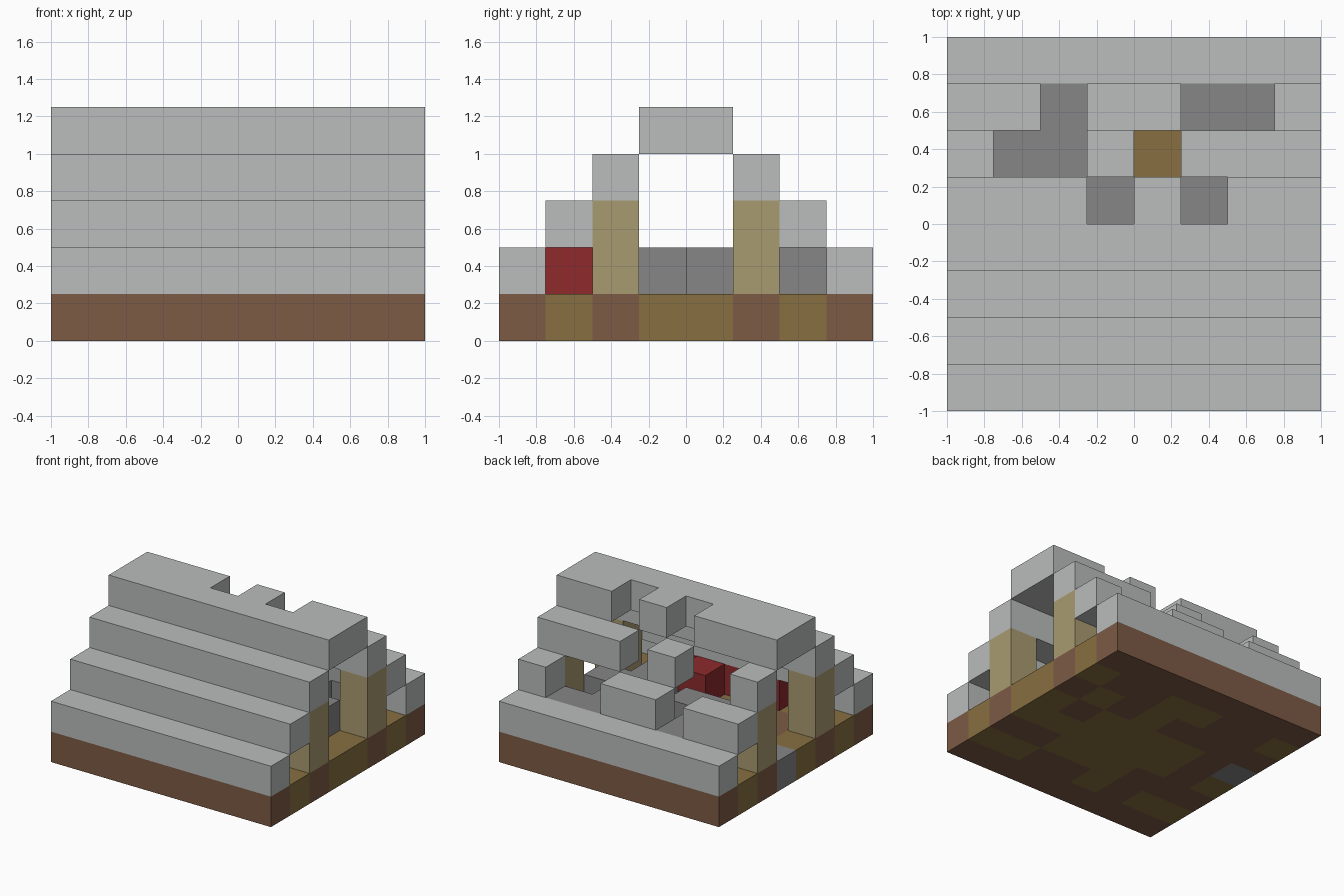
import bpy, bmesh

U = 0.25  # edge length of one block

if "Cube" in bpy.data.objects:
    bpy.data.objects.remove(bpy.data.objects["Cube"], do_unlink=True)


def material(name, hex_code):
    rgb = [int(hex_code[i:i + 2], 16) / 255 for i in (0, 2, 4)]
    lin = [c / 12.92 if c < 0.04045 else ((c + 0.055) / 1.055) ** 2.4 for c in rgb]
    mat = bpy.data.materials.new(name)
    mat.use_nodes = True
    mat.diffuse_color = (*lin, 1)
    mat.node_tree.nodes["Principled BSDF"].inputs["Base Color"].default_value = (*lin, 1)
    return mat


cloth = material("pale cloth", "BABDBC")
earth = material("brown earth", "7D5B45")
path = material("olive soil", "876F40")
stone = material("grey stone", "878686")
wood = material("tan wood", "A99B70")
red = material("red cloth", "8E2A2C")


def add_object(name, bm, mats):
    bmesh.ops.recalc_face_normals(bm, faces=bm.faces[:])
    mesh = bpy.data.meshes.new(name)
    bm.to_mesh(mesh)
    bm.free()
    for mat in mats:
        mesh.materials.append(mat)
    obj = bpy.data.objects.new(name, mesh)
    bpy.context.scene.collection.objects.link(obj)
    return obj


def add_box(bm, low, high):
    """Box between two block-grid corners."""
    verts = bmesh.ops.create_cube(bm, size=1)["verts"]
    for v in verts:
        v.co = [(lo if c < 0 else hi) * U for c, lo, hi in zip(v.co, low, high)]


def block_row(name, pattern, y, z, mat, depth=1):
    """Row of blocks along x; each run of # becomes one box."""
    bm = bmesh.new()
    start = None
    for i, ch in enumerate(pattern + "."):
        if ch == "#" and start is None:
            start = i
        elif ch != "#" and start is not None:
            add_box(bm, (start - 4, y, z), (i - 4, y + depth, z + 1))
            start = None
    return add_object(name, bm, [mat])


# Ground slab: patchwork of soil, listed from the back row to the front row
ground = ["........",
          "p..pp..p",
          "....p.p.",
          "g.pppp.p",
          "p.pppppp",
          "...ppp..",
          "pp.p..pp",
          "........"]
bm = bmesh.new()
bmesh.ops.create_grid(bm, x_segments=8, y_segments=8, size=1)
top = bmesh.ops.extrude_face_region(bm, geom=bm.faces[:], use_keep_orig=True)["geom"]
bmesh.ops.translate(bm, vec=(0, 0, U),
                    verts=[g for g in top if isinstance(g, bmesh.types.BMVert)])
for f in bm.faces:
    c = f.calc_center_median()
    col = min(7, max(0, int((c.x + 1) / U)))
    row = min(7, max(0, int((1 - c.y) / U)))
    f.material_index = ".pg".index(ground[row][col])
add_object("ground_slab", bm, [earth, path, stone])

# Stepped tent roof: intact front, torn back
full = "########"
for step, torn in enumerate([full, "##.##..#", "#..#.###", "###.#.##"]):
    block_row(f"front_roof_step_{step + 1}", full, step - 4, step + 1, cloth)
    block_row(f"back_roof_step_{step + 1}", torn, 3 - step, step + 1, cloth)

# Corner posts
for x, x_name in ((-4, "right"), (3, "left")):
    for y, y_name in ((-2, "front"), (1, "back")):
        bm = bmesh.new()
        add_box(bm, (x, y, 1), (x + 1, y + 1, 3))
        add_object(f"{y_name}_{x_name}_post", bm, [wood])

# Red bench with one block in front of it
block_row("red_bench", "..####..", -3, 1, red)
block_row("red_seat", "....#...", -2, 1, red)

# Stone blocks on the tent floor
for i, pattern in enumerate([".....#..", "..##.##.", ".##..#..", "..#..##."]):
    block_row(f"stone_row_{i + 1}", pattern, i - 1, 1, stone)
